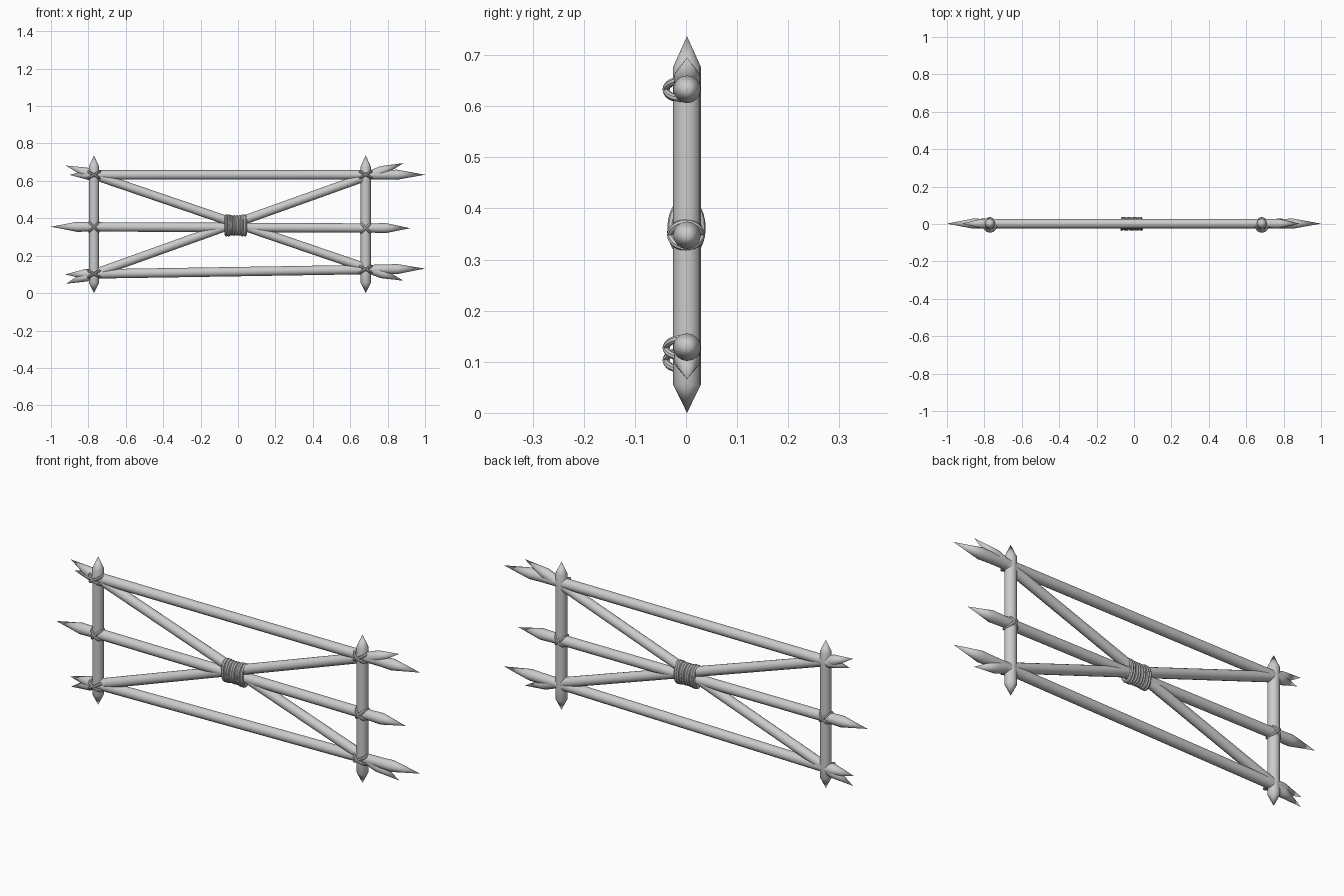
import bpy, bmesh, math
from mathutils import Vector, Matrix

if "Cube" in bpy.data.objects:
    bpy.data.objects.remove(bpy.data.objects["Cube"])

SIDES = 16

def finish(name, bm):
    bmesh.ops.recalc_face_normals(bm, faces=bm.faces)
    me = bpy.data.meshes.new(name)
    bm.to_mesh(me)
    bm.free()
    ob = bpy.data.objects.new(name, me)
    bpy.context.collection.objects.link(ob)
    bpy.ops.object.select_all(action='DESELECT')
    ob.select_set(True)
    bpy.context.view_layer.objects.active = ob
    bpy.ops.object.shade_smooth_by_angle(angle=math.radians(30))
    return ob

def stake(name, a, b, r_mid, r_end, tip_a, tip_b, y=0.002):
    """Round pole between two (x, z) points, sharpened at both ends."""
    a, b = Vector((a[0], y, a[1])), Vector((b[0], y, b[1]))
    d = b - a
    L = d.length
    rot = Vector((0, 0, 1)).rotation_difference(d).to_matrix()
    bm = bmesh.new()
    rings = []
    for t, r in ((tip_a, r_end), (tip_a + 0.06, r_mid), (L - tip_b - 0.06, r_mid), (L - tip_b, r_end)):
        rings.append([bm.verts.new(a + rot @ Vector((r * math.cos(k * math.tau / SIDES),
                      r * math.sin(k * math.tau / SIDES), t))) for k in range(SIDES)])
    va, vb = bm.verts.new(a), bm.verts.new(b)
    for k in range(SIDES):
        n = (k + 1) % SIDES
        for p, q in zip(rings, rings[1:]):
            bm.faces.new((p[k], p[n], q[n], q[k]))
        bm.faces.new((va, rings[0][n], rings[0][k]))
        bm.faces.new((vb, rings[-1][k], rings[-1][n]))
    return finish(name, bm)

def add_ring(bm, mat, ru, rv, r, seg=24, sec=8):
    """Rope loop: an ellipse in the local XY plane with a round section."""
    loops = []
    for i in range(seg):
        t = i * math.tau / seg
        c, s = math.cos(t), math.sin(t)
        nrm = Vector((c / ru, s / rv, 0)).normalized()
        p = Vector((ru * c, rv * s, 0))
        loops.append([bm.verts.new(mat @ (p + nrm * r * math.cos(k * math.tau / sec)
                      + Vector((0, 0, r * math.sin(k * math.tau / sec))))) for k in range(sec)])
    for i in range(seg):
        p, q = loops[i], loops[(i + 1) % seg]
        for k in range(sec):
            n = (k + 1) % sec
            bm.faces.new((p[k], q[k], q[n], p[n]))

# upright posts
PX = {"left": -0.77, "right": 0.683}
for side, x in PX.items():
    stake(side + "_post", (x, 0), (x, 0.737), 0.027, 0.027, 0.055, 0.06)

# horizontal rails
stake("top_rail", (-0.90, 0.632), (1.0, 0.633), 0.025, 0.027, 0.10, 0.15)
stake("middle_rail", (-1.0, 0.355), (0.92, 0.347), 0.025, 0.027, 0.14, 0.13)
stake("bottom_rail", (-0.925, 0.10), (1.0, 0.131), 0.025, 0.027, 0.11, 0.15)

# crossed braces
stake("falling_brace", (-0.92, 0.682), (0.885, 0.066), 0.024, 0.026, 0.11, 0.12)
stake("rising_brace", (-0.92, 0.05), (0.885, 0.695), 0.024, 0.026, 0.11, 0.12)

# crossed rope lashings at every joint
JOINTS = {"left": (0.632, 0.354, 0.103), "right": (0.633, 0.348, 0.127)}
for side, heights in JOINTS.items():
    for level, z in zip(("top", "middle", "bottom"), heights):
        mid = level == "middle"
        tilt, ru, y = (45, 0.034, 0.0) if mid else (30, 0.036, -0.009)
        bm = bmesh.new()
        for s in (-1, 1):
            m = (Matrix.Translation((PX[side], y, z))
                 @ Matrix.Rotation(math.radians(s * tilt), 4, 'Y')
                 @ Matrix.Rotation(math.radians(90), 4, 'X').inverted()
                 @ Matrix.Rotation(math.radians(90), 4, 'X'))
            add_ring(bm, m, ru, 0.030, 0.007)
        finish(f"{side}_{level}_lashing", bm)

# rope binding around the crossing
bm = bmesh.new()
N = 8
for i in range(N):
    x = -0.063 + i * 0.101 / (N - 1)
    edge = abs(i - (N - 1) / 2) > 2
    m = (Matrix.Translation((x, 0.001, 0.362))
         @ Matrix.Rotation(math.radians((-3, 2)[i % 2]), 4, 'Z')
         @ Matrix.Rotation(math.radians(90), 4, 'Y'))
    add_ring(bm, m, 0.051 if edge else 0.047, 0.029, 0.0085)
finish("centre_binding", bm)
